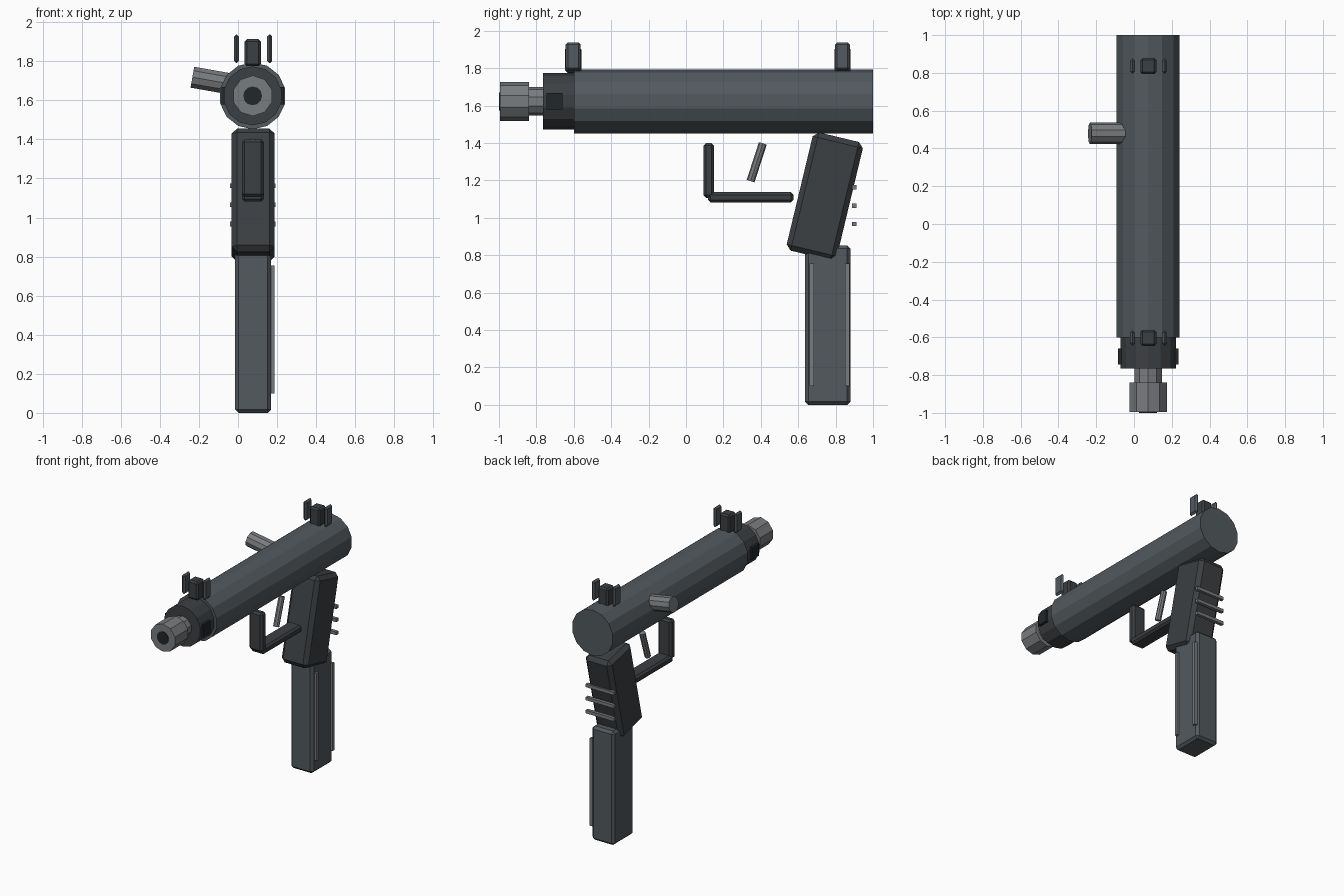
import bpy
from math import radians, pi
from mathutils import Matrix

if "Cube" in bpy.data.objects:
    bpy.data.objects.remove(bpy.data.objects["Cube"])

CX, CZ = 0.075, 1.623   # barrel axis


def material(name, rgb):
    m = bpy.data.materials.new(name)
    m.diffuse_color = (*rgb, 1)
    m.use_nodes = True
    m.node_tree.nodes["Principled BSDF"].inputs["Base Color"].default_value = m.diffuse_color
    return m


STEEL = material("steel", (0.085, 0.1, 0.112))
DARK = material("dark_steel", (0.045, 0.05, 0.055))
LIGHT = material("bare_metal", (0.19, 0.2, 0.21))
BLACK = material("black", (0.015, 0.02, 0.024))


def box(name, x, y, z, mat, bevel=0.0, tilt=0):
    """Box from (min, max) pairs, optionally tilted about x, with chamfered edges."""
    spans = (x, y, z)
    bpy.ops.mesh.primitive_cube_add(size=1, location=[sum(s) / 2 for s in spans])
    o = bpy.context.object
    o.name = name
    o.data.transform(Matrix.Diagonal([s[1] - s[0] for s in spans] + [1]))
    o.rotation_euler.x = radians(tilt)
    if bevel:
        b = o.modifiers.new("chamfer", 'BEVEL')
        b.width, b.segments = bevel, 1
    o.data.materials.append(mat)
    return o


def rod(name, loc, r, length, sides, mat, rot=(0, 0, 0)):
    bpy.ops.mesh.primitive_cylinder_add(vertices=sides, radius=r, depth=length,
                                        location=loc, rotation=rot)
    o = bpy.context.object
    o.name = name
    o.data.materials.append(mat)
    return o


def barrel_part(name, y0, y1, r, sides, mat):
    return rod(name, (CX, (y0 + y1) / 2, CZ), r, y1 - y0, sides, mat, (pi / 2, 0, 0))


# Receiver tube and barrel, back to front
barrel_part("receiver", -0.6, 1.0, 0.171, 14, STEEL)
barrel_part("front_collar", -0.765, -0.59, 0.151, 14, DARK)
barrel_part("barrel", -0.85, -0.75, 0.077, 10, LIGHT)
barrel_part("muzzle_nut", -0.995, -0.84, 0.104, 10, LIGHT)
barrel_part("bore", -1.0, -0.98, 0.048, 12, BLACK)
for side in (-1, 1):
    x = CX + side * 0.145
    box("collar_pad", (x - 0.015, x + 0.015), (-0.745, -0.66), (CZ - 0.045, CZ + 0.045), BLACK)

# Cocking handle on the left
rod("cocking_handle", (-0.14, 0.48, 1.702), 0.057, 0.19, 10, LIGHT, (0, radians(100), 0))

# Front and rear sights
for y in (-0.603, 0.836):
    box("sight_block", (0.034, 0.118), (y - 0.043, y + 0.043), (1.775, 1.913), DARK, 0.012)
    for side in (-1, 1):
        x = CX + 0.002 + side * 0.085
        box("sight_ear", (x - 0.013, x + 0.013), (y - 0.04, y + 0.04), (1.79, 1.938), STEEL, 0.012)

# Raked grip with back ridges
box("grip", (-0.032, 0.188), (0.604, 0.880), (0.79, 1.44), DARK, 0.028, -13.5)
for z in (1.163, 1.065, 0.967):
    box("grip_ridge", (-0.04, 0.193), (0.887, 0.912), (z - 0.012, z + 0.012), LIGHT)

# Magazine with two ribs on its right side
box("magazine", (-0.016, 0.17), (0.636, 0.88), (0.0, 0.853), STEEL, 0.018)
for y in (0.673, 0.862):
    box("magazine_rib", (0.165, 0.188), (y - 0.012, y + 0.012), (0.1, 0.755), LIGHT)

# Trigger and guard
box("guard_front", (0.02, 0.132), (0.094, 0.15), (1.107, 1.4), DARK, 0.014)
box("guard_bottom", (0.02, 0.132), (0.117, 0.575), (1.082, 1.137), DARK, 0.014)
rod("trigger", (CX, 0.378, 1.297), 0.022, 0.212, 8, LIGHT, (radians(-18), 0, 0))
